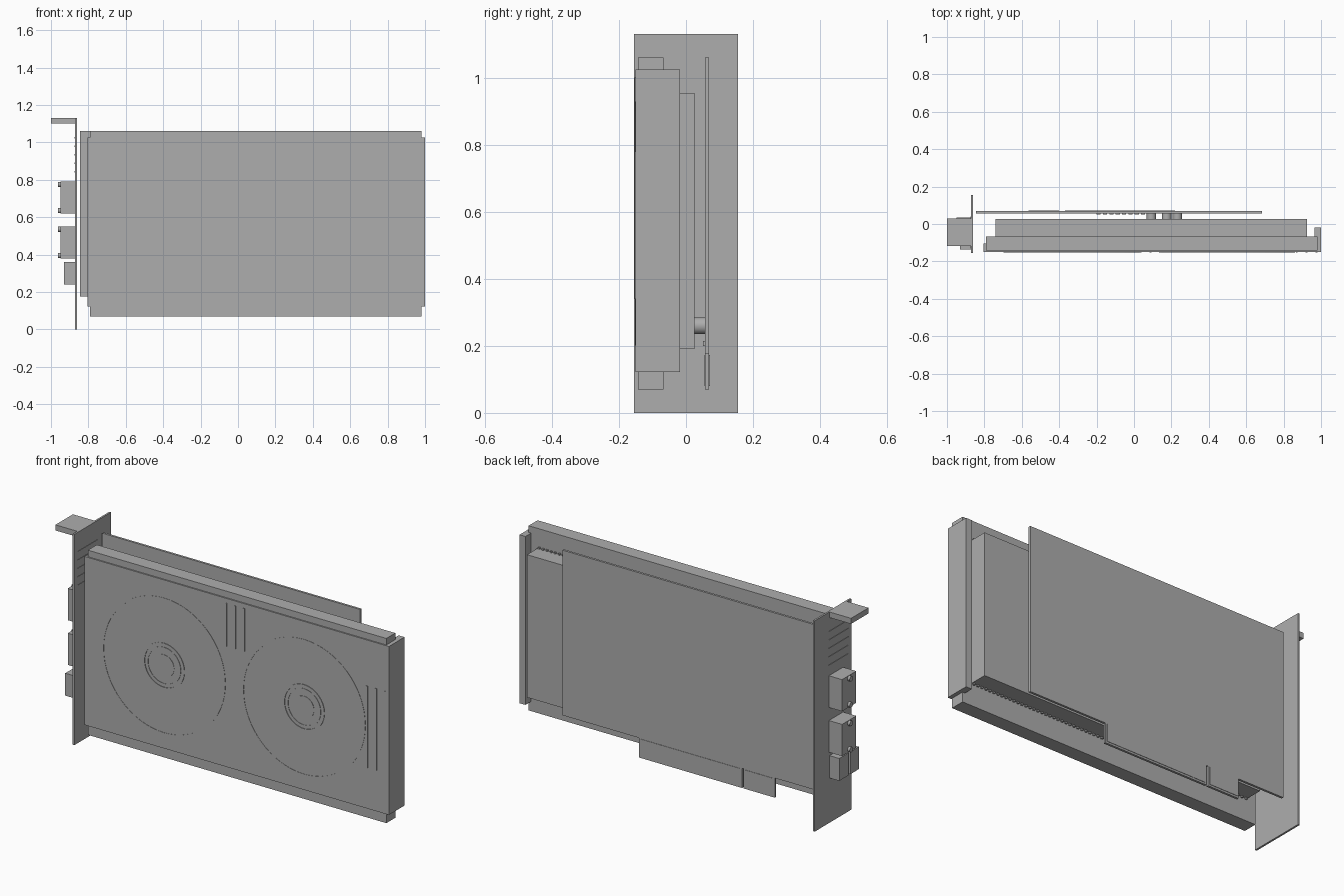
import bpy, bmesh, math
from mathutils import Matrix, Vector

cube = bpy.data.objects.get("Cube")
if cube:
    bpy.data.objects.remove(cube, do_unlink=True)

grey = bpy.data.materials.new("neutral_grey")
grey.use_nodes = True
tone = (0.42, 0.42, 0.42, 1)
grey.diffuse_color = tone
grey.node_tree.nodes["Principled BSDF"].inputs["Base Color"].default_value = tone


def add_object(name, bm):
    mesh = bpy.data.meshes.new(name)
    bmesh.ops.recalc_face_normals(bm, faces=bm.faces)
    bm.to_mesh(mesh)
    bm.free()
    mesh.materials.append(grey)
    obj = bpy.data.objects.new(name, mesh)
    bpy.context.collection.objects.link(obj)
    return obj


def put_box(bm, x, y, z):
    spans = (x, y, z)
    centre = Vector([(a + b) / 2 for a, b in spans])
    size = Matrix.Diagonal([b - a for a, b in spans] + [1])
    bmesh.ops.create_cube(bm, size=1, matrix=Matrix.Translation(centre) @ size)


def boxes(name, *items):
    bm = bmesh.new()
    for item in items:
        put_box(bm, *item)
    return add_object(name, bm)


def cylinder(name, start, axis, radius, length, sides=32):
    bm = bmesh.new()
    turn = Vector(axis).to_track_quat('Z', 'Y').to_matrix().to_4x4()
    place = Matrix.Translation(Vector(start) + Vector(axis) * length / 2)
    bmesh.ops.create_cone(bm, cap_ends=True, segments=sides, radius1=radius,
                          radius2=radius, depth=length, matrix=place @ turn)
    obj = add_object(name, bm)
    for face in obj.data.polygons:
        face.use_smooth = len(face.vertices) == 4
    return obj


def ring(name, x, z, outer, inner, back, front, sides=64):
    # flat washer facing the front
    bm = bmesh.new()
    loops = []
    for radius, y in ((outer, back), (outer, front), (inner, front), (inner, back)):
        loops.append([bm.verts.new((x + radius * math.cos(math.tau * i / sides), y,
                                    z + radius * math.sin(math.tau * i / sides)))
                      for i in range(sides)])
    for a, b in zip(loops, loops[1:] + loops[:1]):
        for i in range(sides):
            j = (i + 1) % sides
            bm.faces.new((a[i], a[j], b[j], b[i]))
    return add_object(name, bm)


# Mounting bracket with its bent tab and vent slots
boxes("bracket", ((-0.872, -0.862), (-0.155, 0.155), (0, 1.13)))
boxes("bracket_tab", ((-1, -0.87), (-0.118, 0.03), (1.1, 1.13)))
boxes("bracket_vents", *[((-0.874, -0.86), (-0.13, 0.04), (z, z + 0.008))
                         for z in [0.84 + 0.045 * i for i in range(5)]])

# Output sockets
for label, low in (("upper", 0.62), ("lower", 0.38)):
    boxes(label + "_video_socket", ((-0.95, -0.87), (-0.085, 0.035), (low, low + 0.17)))
    for end, offset in (("bottom", 0.015), ("top", 0.155)):
        cylinder(f"{label}_socket_{end}_screw", (-0.945, -0.025, low + offset),
                 (-1, 0, 0), 0.014, 0.018, 16)
boxes("small_sockets", ((-0.93, -0.87), (-0.05, 0.03), (0.24, 0.36)),
      ((-0.93, -0.87), (-0.135, -0.065), (0.24, 0.36)))

# Cooler shroud: front cover, folded ends and inner slab
boxes("shroud_cover", ((-0.805, 1), (-0.15, -0.14), (0.122, 1.025)))
boxes("shroud_end_cap", ((0.965, 1), (-0.145, -0.018), (0.122, 1.025)))
boxes("shroud_left_lip", ((-0.805, -0.79), (-0.145, -0.105), (0.122, 1.025)))
boxes("shroud_body", ((-0.79, 0.98), (-0.143, -0.067), (0.07, 1.06)))

# Heatsink block and a comb of fins behind it
boxes("heatsink", ((-0.74, 0.925), (-0.07, 0.026), (0.19, 0.955)))
boxes("heatsink_fins", *[((x, x + 0.01), (-0.07, -0.058), (0.182, 0.963))
                         for x in [-0.735 + 0.0242 * i for i in range(69)]])

# Circuit board, edge connector and contacts
boxes("circuit_board", ((-0.845, 0.685), (0.057, 0.069), (0.175, 1.06)))
for label, x0, x1 in (("long", -0.38, 0.23), ("short", -0.575, -0.39)):
    boxes(label + "_edge_connector", ((x0, x1), (0.057, 0.069), (0.07, 0.176)))
    boxes(label + "_edge_contacts", ((x0 + 0.01, x1 - 0.01), (0.055, 0.071), (0.08, 0.172)))

# Components between board and heatsink
for i, x in enumerate((0.093, 0.175, 0.232)):
    cylinder(f"capacitor_{i + 1}", (x, 0.025, 0.26), (0, 1, 0), 0.025, 0.033)
boxes("board_chips", *[((x, x + 0.022), (0.05, 0.058), (0.2, 0.215))
                       for x in [-0.2 + 0.034 * i for i in range(8)]])

# Two flush fans on the cover
for label, x in (("left_hand", -0.333), ("right_hand", 0.497)):
    z = 0.565
    ring(label + "_fan_rim", x, z, 0.364, 0.358, -0.149, -0.1515)
    ring(label + "_hub_outer_ring", x, z, 0.122, 0.114, -0.149, -0.153)
    ring(label + "_hub_inner_ring", x, z, 0.1, 0.094, -0.149, -0.152)
    cylinder(label + "_hub_cap", (x, -0.149, z), (0, -1, 0), 0.06, 0.003)

# Vertical groove strips on the cover
for label, x0, low, high in (("middle", 0.03, 0.77, 1.0), ("end", 0.865, 0.34, 0.78)):
    boxes(label + "_cover_strips", *[((x, x + 0.01), (-0.153, -0.149), (low, high))
                                     for x in [x0 + 0.053 * i for i in range(3)]])
